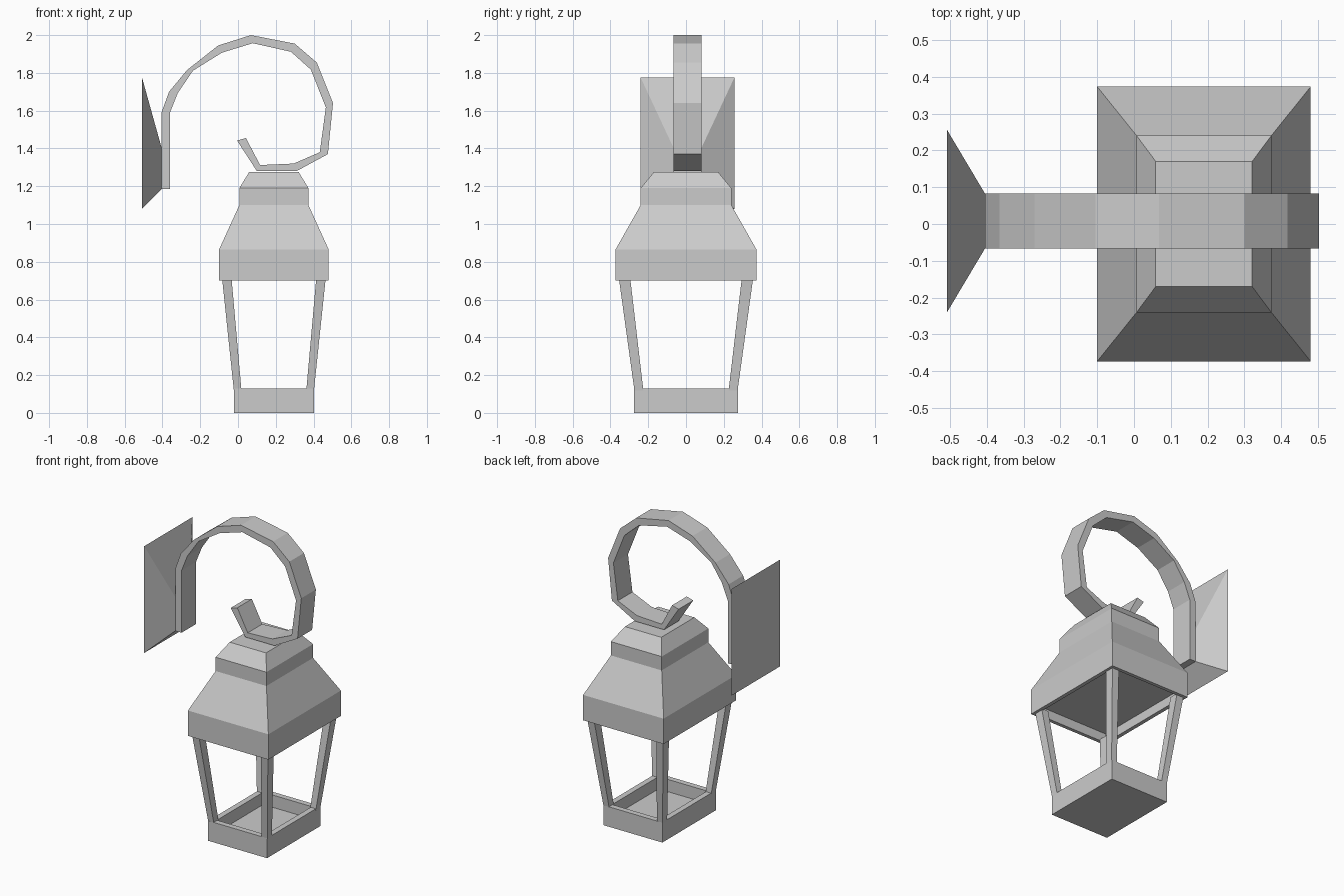
import bpy

if "Cube" in bpy.data.objects:
    bpy.data.objects.remove(bpy.data.objects["Cube"])

CX = 0.19      # lantern axis in x
CY = 0.008     # bracket centre line in y


def mesh(name, verts, faces):
    me = bpy.data.meshes.new(name)
    me.from_pydata(verts, [], faces)
    ob = bpy.data.objects.new(name, me)
    bpy.context.collection.objects.link(ob)
    return ob


def loft(name, rings, closed_loop=False):
    """Skin a list of four-point rings and cap both ends."""
    verts = [p for r in rings for p in r]
    faces = []
    for k in range(len(rings) - 1):
        a, b = 4 * k, 4 * k + 4
        for i in range(4):
            j = (i + 1) % 4
            faces.append((a + i, a + j, b + j, b + i))
    n = len(verts)
    faces += [(3, 2, 1, 0), (n - 4, n - 3, n - 2, n - 1)]
    return mesh(name, verts, faces)


def rect(hx, hy, z, cx=CX, cy=0.0):
    return [(cx - hx, cy - hy, z), (cx + hx, cy - hy, z),
            (cx + hx, cy + hy, z), (cx - hx, cy + hy, z)]


# Base tray with a raised rim
loft("base_tray", [rect(0.175, 0.238, 0.05), rect(0.175, 0.238, 0.13),
                   rect(0.212, 0.275, 0.13), rect(0.212, 0.275, 0.0)][::-1])

# Stepped roof with a recessed underside
loft("roof", [rect(0.265, 0.35, 0.76), rect(0.265, 0.35, 0.70),
              rect(0.29, 0.373, 0.70), rect(0.29, 0.373, 0.865),
              rect(0.183, 0.24, 1.10), rect(0.183, 0.24, 1.19),
              rect(0.131, 0.17, 1.275)])

# Four slanted corner posts
for sx in (-1, 1):
    for sy in (-1, 1):
        low = rect(0.02, 0.0235, 0.10, CX + sx * 0.190, sy * 0.247)
        top = rect(0.025, 0.03, 0.76 - 0.05, CX + sx * 0.249, sy * 0.325)
        loft("corner_post", [low, top])

# Curved bracket arm: flat bar following outer and inner outlines
outer = [(-.405, 1.185), (-.405, 1.59), (-.365, 1.70), (-.27, 1.815),
         (-.105, 1.945), (.068, 2.0), (.30, 1.955), (.417, 1.855),
         (.503, 1.64), (.476, 1.37), (.31, 1.28), (.10, 1.28), (-.005, 1.442)]
inner = [(-.36, 1.185), (-.36, 1.59), (-.318, 1.695), (-.238, 1.812),
         (-.085, 1.907), (.078, 1.957), (.28, 1.912), (.386, 1.817),
         (.465, 1.617), (.433, 1.38), (.295, 1.32), (.117, 1.312), (.042, 1.455)]
W = 0.075
loft("bracket_arm", [[(o[0], CY - W, o[1]), (o[0], CY + W, o[1]),
                      (i[0], CY + W, i[1]), (i[0], CY - W, i[1])]
                     for o, i in zip(outer, inner)])


# Wall plate: tapered block behind the arm
def upright(x, hy, z0, z1):
    return [(x, CY - hy, z0), (x, CY + hy, z0), (x, CY + hy, z1), (x, CY - hy, z1)]


loft("wall_plate", [upright(-0.508, 0.248, 1.08, 1.775),
                    upright(-0.405, W, 1.185, 1.405)])

# Consistent outward normals
import bmesh
for ob in bpy.context.collection.objects:
    bm = bmesh.new()
    bm.from_mesh(ob.data)
    bmesh.ops.recalc_face_normals(bm, faces=bm.faces)
    bm.to_mesh(ob.data)
    bm.free()
